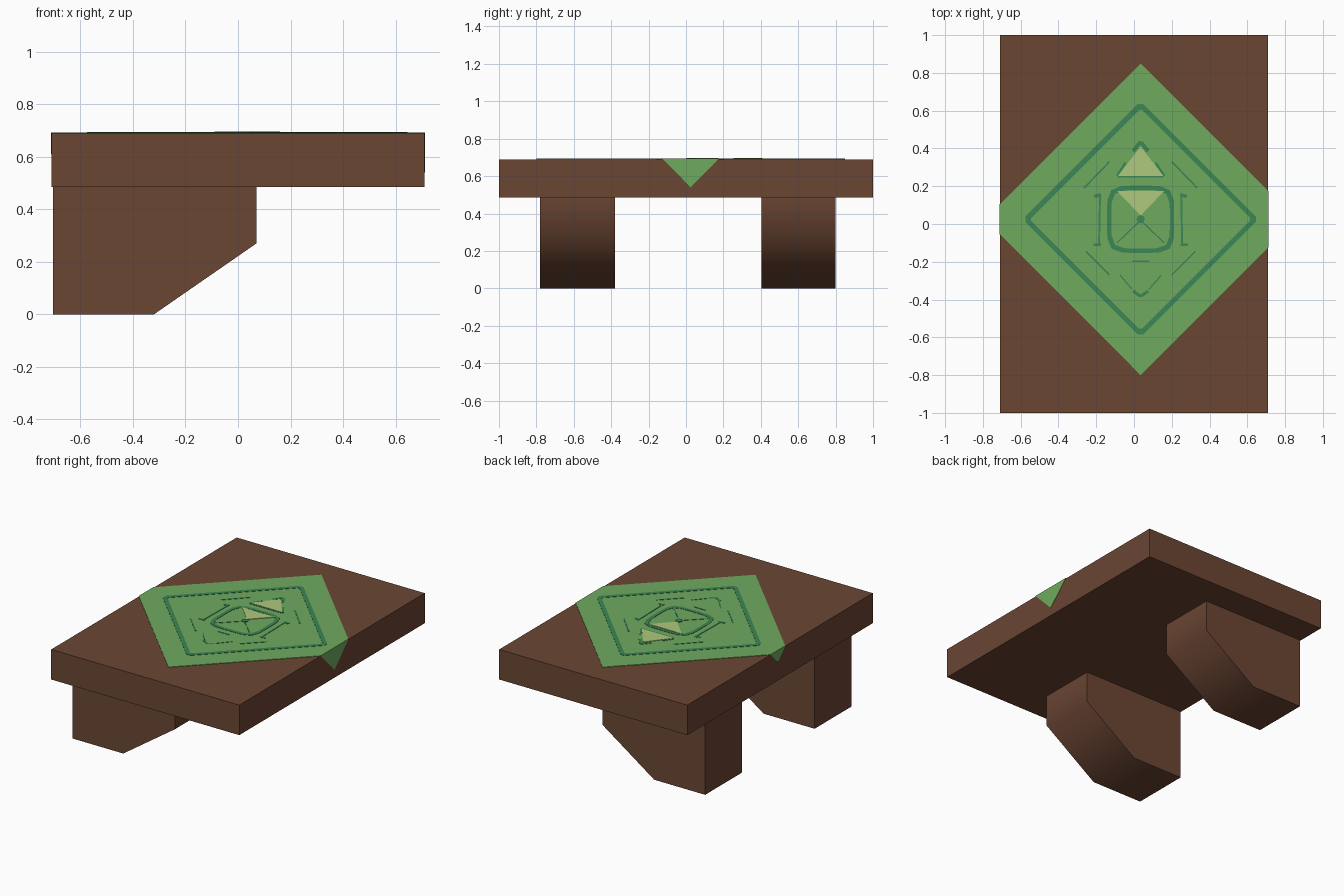
import bpy, bmesh, math
from mathutils import Vector

if "Cube" in bpy.data.objects:
    bpy.data.objects.remove(bpy.data.objects["Cube"])

TOP = 0.69           # shelf top height
HX = 0.71            # shelf half depth
CX, CY = 0.035, 0.025  # centre of the cloth pattern
R = 0.825            # cloth half diagonal


def material(name, rgb):
    m = bpy.data.materials.new(name)
    m.diffuse_color = (*rgb, 1)
    m.use_nodes = True
    m.node_tree.nodes["Principled BSDF"].inputs["Base Color"].default_value = m.diffuse_color
    return m


BROWN = material("brown wood", (0.147, 0.061, 0.034))
GREEN = material("leaf green", (0.162, 0.402, 0.114))
DARK = material("dark green", (0.045, 0.242, 0.091))
PALE = material("pale yellow green", (0.428, 0.578, 0.205))


def prism(name, polys, offset, mat):
    """Extrude each polygon (list of 3D points) along offset into one object."""
    bm = bmesh.new()
    off = Vector(offset)
    for pts in polys:
        a = [bm.verts.new(p) for p in pts]
        b = [bm.verts.new(Vector(p) + off) for p in pts]
        bm.faces.new(a)
        bm.faces.new(b[::-1])
        for i in range(len(a)):
            j = (i + 1) % len(a)
            bm.faces.new((a[j], a[i], b[i], b[j]))
    bmesh.ops.recalc_face_normals(bm, faces=bm.faces)
    me = bpy.data.meshes.new(name)
    bm.to_mesh(me)
    bm.free()
    me.materials.append(mat)
    ob = bpy.data.objects.new(name, me)
    bpy.context.collection.objects.link(ob)
    return ob


def plate(name, polys, thick, mat):
    return prism(name, [[(x, y, TOP) for x, y in p] for p in polys], (0, 0, thick), mat)


def ring(outer, inner):
    n = len(outer)
    return [[outer[i], outer[(i + 1) % n], inner[(i + 1) % n], inner[i]] for i in range(n)]


def bar(x0, y0, x1, y1, w):
    d = Vector((x1 - x0, y1 - y0)).normalized() * w / 2
    return [(x0 - d.y, y0 + d.x), (x0 + d.y, y0 - d.x),
            (x1 + d.y, y1 - d.x), (x1 - d.y, y1 + d.x)]


def blunt_diamond(r, cut):
    pts = []
    for k in range(4):
        c, s = round(math.cos(k * math.pi / 2)), round(math.sin(k * math.pi / 2))
        for side in (-cut, cut):
            u, v = r - cut, side
            pts.append((CX + u * c - v * s, CY + u * s + v * c))
    return pts


def rounded_square(r, n=24):
    pts = []
    for i in range(n):
        a = 2 * math.pi * i / n
        c, s = math.cos(a), math.sin(a)
        k = r / (abs(c) ** 5 + abs(s) ** 5) ** 0.2
        pts.append((CX + k * c, CY + k * s))
    return pts


# Shelf board
prism("shelf_board", [[(-HX, -1, 0.485), (HX, -1, 0.485), (HX, 1, 0.485), (-HX, 1, 0.485)]],
      (0, 0, TOP - 0.485), BROWN)

# Two chamfered brackets, smooth across the chamfer
PROFILE = [(-0.705, 0), (-0.32, 0), (0.07, 0.27), (0.07, 0.485), (-0.705, 0.485)]
for name, y0, y1 in (("front_bracket", -0.78, -0.38), ("back_bracket", 0.405, 0.80)):
    ob = prism(name, [[(x, y0, z) for x, z in PROFILE]], (0, y1 - y0, 0), BROWN)
    bpy.ops.object.select_all(action='DESELECT')
    ob.select_set(True)
    bpy.context.view_layer.objects.active = ob
    bpy.ops.object.shade_smooth_by_angle(angle=math.radians(60))

# Diamond cloth on the top, with its two corners folded over the edges
T = 0.003
hr, hl = R - (HX - CX), R - (HX + CX)
plate("cloth_top", [[(CX, CY + R), (-HX, CY + hl), (-HX, CY - hl),
                     (CX, CY - R), (HX, CY - hr), (HX, CY + hr)]], T, GREEN)
for name, s, h in (("cloth_right_fold", 1, hr), ("cloth_left_fold", -1, hl)):
    prism(name, [[(s * HX, CY - h, TOP + T), (s * HX, CY + h, TOP + T),
                  (s * HX, CY, TOP - h)]], (s * 0.002, 0, 0), GREEN)

# Dark diamond border and rounded square in the middle
plate("cloth_border", ring(blunt_diamond(0.625, 0.015), blunt_diamond(0.587, 0.008)), 0.005, DARK)
plate("centre_frame", ring(rounded_square(0.178), rounded_square(0.155)), 0.005, DARK)

# Pale triangles
plate("pale_triangles", [
    [(CX, 0.41), (CX - 0.12, 0.255), (CX + 0.12, 0.255)],
    [(CX - 0.125, 0.175), (CX, 0.045), (CX + 0.125, 0.175)]], 0.006, PALE)

# Centre dot
plate("centre_dot", [[(CX + 0.022 * math.cos(i * math.pi / 4),
                       CY + 0.022 * math.sin(i * math.pi / 4)) for i in range(8)]], 0.007, DARK)

# Thin dark lines, mirrored left and right about the pattern centre
lines = []
for s in (-1, 1):
    for x0, y0, x1, y1, w in (
            (0, 0.435, 0.04, 0.385, 0.02),       # upper triangle tip
            (0.08, 0.325, 0.125, 0.255, 0.012),  # upper triangle side
            (0, 0.25, 0.12, 0.25, 0.009),        # upper triangle base
            (0, 0.02, 0.125, -0.10, 0.007),      # centre cross
            (0.165, 0.33, 0.30, 0.19, 0.009),    # upper dash
            (0.165, -0.27, 0.29, -0.145, 0.009),  # lower dash
            (0.215, 0.15, 0.22, -0.11, 0.010),   # side stroke
            (0.21, 0.155, 0.245, 0.145, 0.018),  # side stroke ends
            (0.21, -0.11, 0.25, -0.11, 0.014),
            (0, -0.383, 0.04, -0.355, 0.016),    # lower tip
            (0.045, -0.345, 0.11, -0.27, 0.007),
            (0, -0.197, 0.045, -0.197, 0.009)):  # lower base
        lines.append(bar(CX + s * x0, y0, CX + s * x1, y1, w))
plate("cloth_lines", lines, 0.005, DARK)
